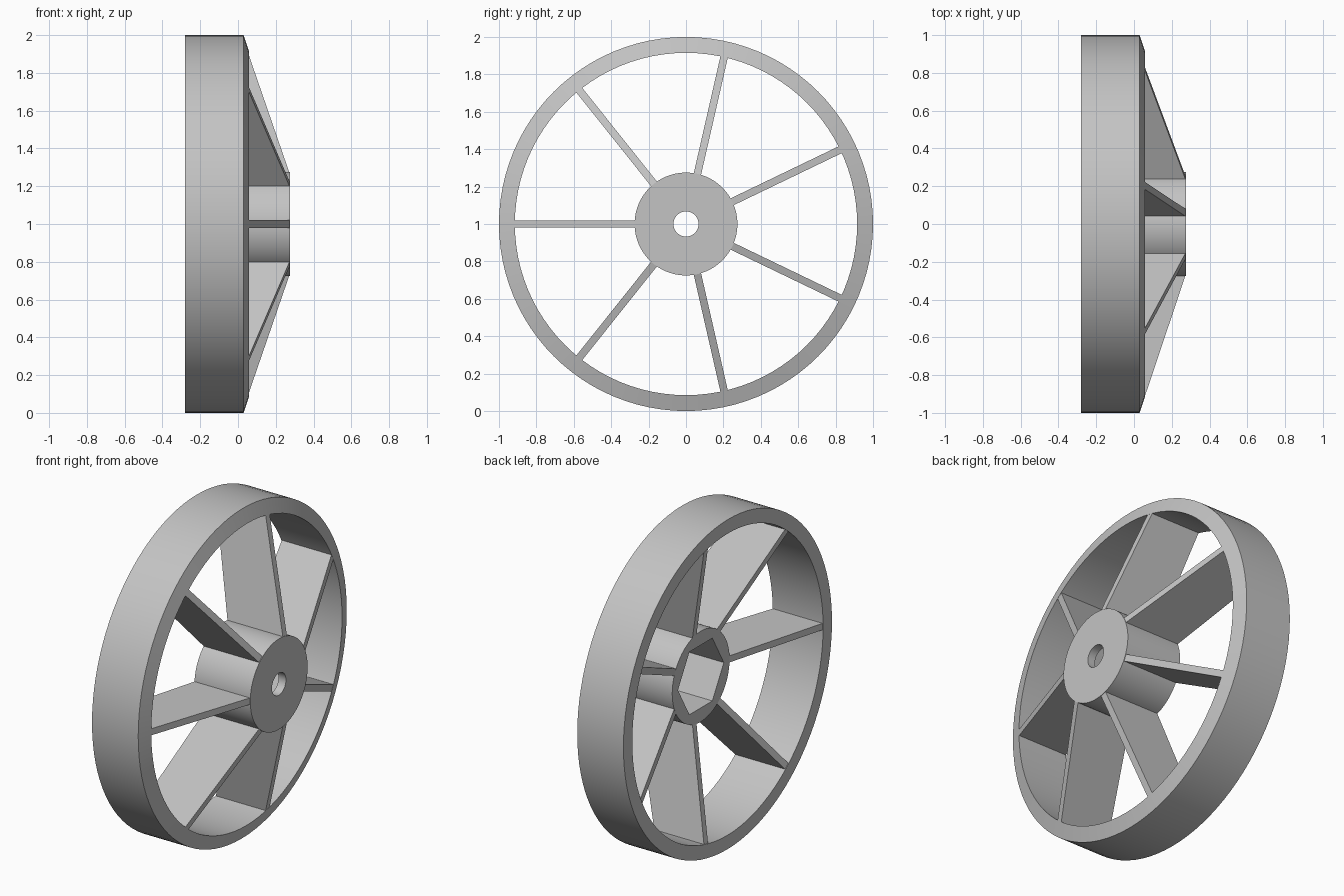
import bpy
import bmesh
from math import cos, sin, pi

SEGMENTS = 96
SPOKES = 7
AXLE_Z = 1.0

if "Cube" in bpy.data.objects:
    bpy.data.objects.remove(bpy.data.objects["Cube"])

grey = bpy.data.materials.new("plain grey")
grey.use_nodes = True
grey.diffuse_color = (0.55, 0.55, 0.55, 1)
grey.node_tree.nodes["Principled BSDF"].inputs["Base Color"].default_value = (0.55, 0.55, 0.55, 1)


def finish(name, bm):
    """Turn the bmesh into a shaded object lying on the axle height."""
    bmesh.ops.recalc_face_normals(bm, faces=bm.faces)
    mesh = bpy.data.meshes.new(name)
    bm.to_mesh(mesh)
    bm.free()
    mesh.materials.append(grey)
    obj = bpy.data.objects.new(name, mesh)
    obj.location.z = AXLE_Z
    bpy.context.collection.objects.link(obj)
    bpy.ops.object.select_all(action='DESELECT')
    obj.select_set(True)
    bpy.context.view_layer.objects.active = obj
    bpy.ops.object.shade_smooth_by_angle(angle=pi / 6)
    return obj


def circle(radius):
    return lambda a: radius


def hexagon(radius):
    """Polar radius of a hexagon with corners towards the front and back."""
    return lambda a: radius * cos(pi / 6) / cos(a % (pi / 3) - pi / 6)


def ring_solid(name, profile):
    """Loft a closed loop of (x, radius function) rings around the x axis."""
    bm = bmesh.new()
    angles = [2 * pi * i / SEGMENTS for i in range(SEGMENTS)]
    rings = [[bm.verts.new((x, r(a) * cos(a), r(a) * sin(a))) for a in angles]
             for x, r in profile]
    for k, ring in enumerate(rings):
        after = rings[(k + 1) % len(rings)]
        for i in range(SEGMENTS):
            j = (i + 1) % SEGMENTS
            bm.faces.new((ring[i], ring[j], after[j], after[i]))
    return finish(name, bm)


# Rim with a slightly conical outer face
ring_solid("rim", [(-0.28, circle(1.0)), (0.03, circle(1.0)),
                   (0.058, circle(0.915)), (-0.28, circle(0.915))])

# Hub with a hexagonal socket on one side and a small bolt hole on the other
ring_solid("hub", [(-0.10, circle(0.275)), (0.275, circle(0.275)),
                   (0.275, circle(0.067)), (0.225, circle(0.067)),
                   (0.225, hexagon(0.22)), (-0.10, hexagon(0.22))])

# Dished plate spokes, ends sunk a little into the hub and rim
spoke_profile = [(0.268, 0.274), (0.92, 0.055), (0.92, -0.278), (0.268, -0.098)]
for n in range(SPOKES):
    bm = bmesh.new()
    sides = [[bm.verts.new((x, r, t)) for r, x in spoke_profile] for t in (-0.02, 0.02)]
    bm.faces.new(sides[0])
    bm.faces.new(sides[1])
    for i in range(4):
        j = (i + 1) % 4
        bm.faces.new((sides[0][i], sides[0][j], sides[1][j], sides[1][i]))
    spoke = finish(f"spoke_{n + 1}", bm)
    spoke.rotation_euler.x = pi + 2 * pi * n / SPOKES
